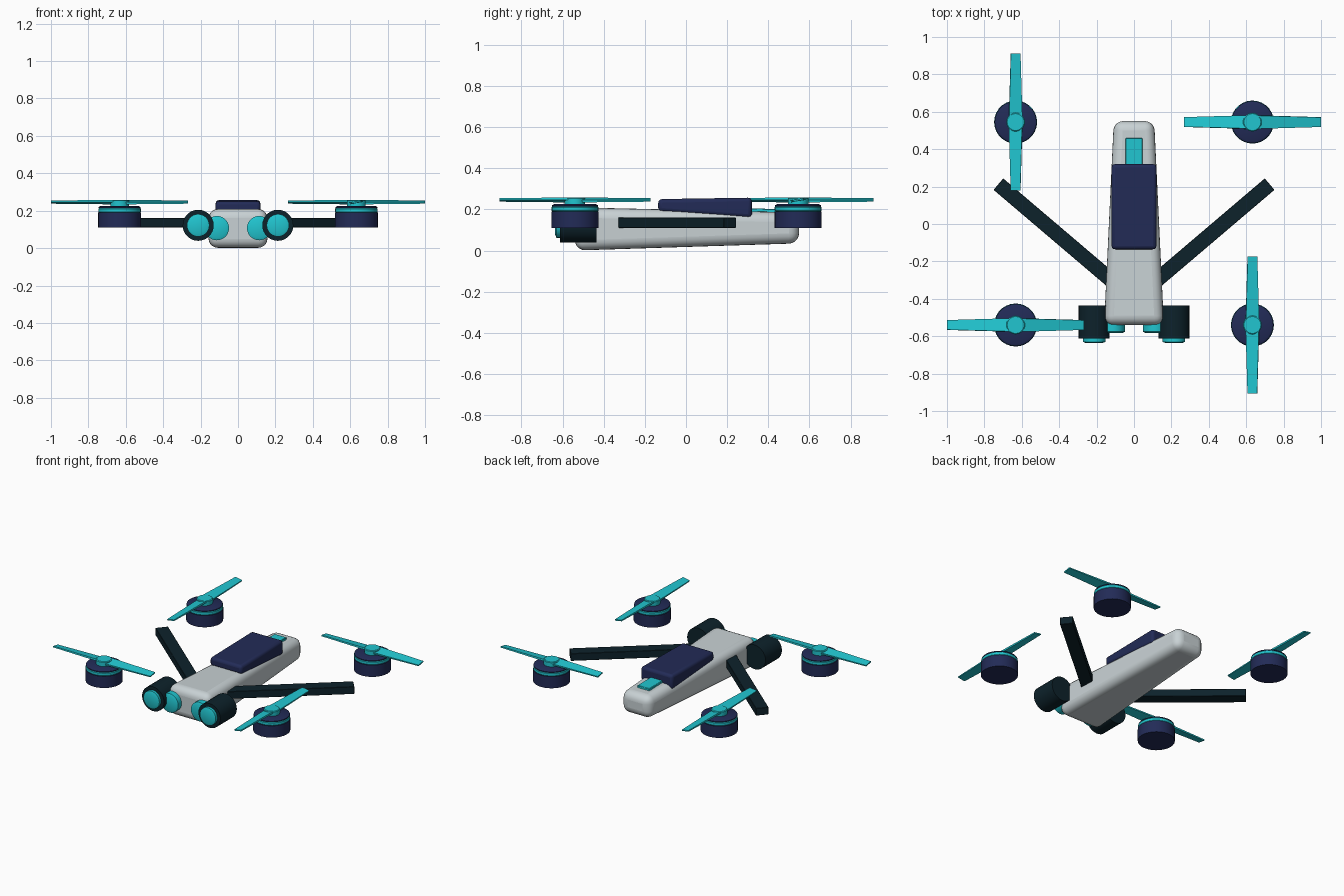
import bpy, bmesh, math
from mathutils import Matrix, Vector

cube = bpy.data.objects.get("Cube")
if cube:
    bpy.data.objects.remove(cube, do_unlink=True)


def material(name, rgb):
    m = bpy.data.materials.new(name)
    m.use_nodes = True
    m.diffuse_color = (*rgb, 1)
    m.node_tree.nodes["Principled BSDF"].inputs["Base Color"].default_value = (*rgb, 1)
    return m


GREY = material("pale grey", (0.58, 0.64, 0.66))
TEAL = material("teal", (0.015, 0.56, 0.63))
NAVY = material("navy", (0.016, 0.024, 0.095))
DARK = material("dark slate", (0.004, 0.016, 0.024))


def finish(name, bm, mat, bevel=0.0, segments=3):
    bmesh.ops.recalc_face_normals(bm, faces=bm.faces)
    mesh = bpy.data.meshes.new(name)
    bm.to_mesh(mesh)
    bm.free()
    mesh.materials.append(mat)
    ob = bpy.data.objects.new(name, mesh)
    bpy.context.collection.objects.link(ob)
    if bevel:
        mod = ob.modifiers.new("bevel", "BEVEL")
        mod.width, mod.segments = bevel, segments
        mod.limit_method = "NONE"
    bpy.ops.object.select_all(action="DESELECT")
    ob.select_set(True)
    bpy.context.view_layer.objects.active = ob
    bpy.ops.object.shade_smooth_by_angle(angle=math.radians(35))
    return ob


def loft(name, mat, front, back, bevel, segments=3):
    """Box between two end sections, each (y, half width, bottom, top)."""
    bm = bmesh.new()
    rings = [[bm.verts.new((x * w, y, z)) for x, z in ((-1, lo), (1, lo), (1, hi), (-1, hi))]
             for y, w, lo, hi in (front, back)]
    for i in range(4):
        j = (i + 1) % 4
        bm.faces.new((rings[0][i], rings[0][j], rings[1][j], rings[1][i]))
    for ring in rings:
        bm.faces.new(ring)
    return finish(name, bm, mat, bevel, segments)


def turned(name, mat, profile, place, sides=28):
    """Solid of revolution about local z from (radius, height) points."""
    bm = bmesh.new()
    rings = [[bm.verts.new((r * math.cos(2 * math.pi * k / sides),
                            r * math.sin(2 * math.pi * k / sides), h))
              for k in range(sides)] for r, h in profile]
    for a, b in zip(rings, rings[1:]):
        for k in range(sides):
            n = (k + 1) % sides
            bm.faces.new((a[k], a[n], b[n], b[k]))
    bm.faces.new(rings[0])
    bm.faces.new(rings[-1])
    bm.transform(place)
    return finish(name, bm, mat)


# Fuselage, battery cover and rear latch
loft("fuselage", GREY, (-0.54, 0.16, 0.0, 0.21), (0.55, 0.108, 0.035, 0.185), 0.05, 5)
loft("battery_cover", NAVY, (-0.135, 0.12, 0.19, 0.25), (0.32, 0.12, 0.158, 0.257), 0.018)
loft("rear_latch", TEAL, (0.26, 0.045, 0.17, 0.205), (0.46, 0.045, 0.17, 0.202), 0.003, 1)

# Forward-facing sensors and swept arms, one set on each side
forward = Matrix.Rotation(math.radians(90), 4, "X")
for side, s in (("left", 1), ("right", -1)):
    pod = Matrix.Translation((s * 0.213, 0, 0.122)) @ forward
    turned(side + "_sensor_pod", DARK, [(0.083, 0.435), (0.083, 0.612)], pod)
    turned(side + "_pod_lens", TEAL, [(0.06, 0.6), (0.06, 0.63), (0.045, 0.636)], pod)
    eye = Matrix.Translation((s * 0.113, 0, 0.107)) @ forward
    turned(side + "_inner_lens", TEAL, [(0.065, 0.48), (0.065, 0.576), (0.05, 0.583)], eye)

    inner, outer = Vector((s * 0.11, -0.31, 0.135)), Vector((s * 0.725, 0.213, 0.135))
    run = outer - inner
    bm = bmesh.new()
    bmesh.ops.create_cube(bm, size=1)
    bm.transform(Matrix.Translation((inner + outer) / 2)
                 @ Matrix.Rotation(math.atan2(run.y, run.x), 4, "Z")
                 @ Matrix.Diagonal((run.length, 0.08, 0.05, 1)))
    finish(side + "_arm", bm, DARK, 0.002, 1)


def propeller(name, place):
    """Two opposite tapered blades, each pitched about its own length."""
    bm = bmesh.new()
    for turn in (0, math.pi):
        blade = bmesh.ops.create_cube(bm, size=1)["verts"]
        for v in blade:
            tip = v.co.x > 0
            v.co = Vector((0.367 if tip else 0.02,
                           v.co.y * (0.052 if tip else 0.072),
                           v.co.z * (0.008 if tip else 0.012)))
        bmesh.ops.transform(bm, verts=blade, matrix=Matrix.Rotation(turn, 4, "Z")
                            @ Matrix.Rotation(math.radians(10), 4, "X"))
    bm.transform(place)
    finish(name, bm, TEAL)


# Four rotors; diagonal pairs share a blade direction
for end, y in (("front", -0.54), ("back", 0.545)):
    for side, s in (("left", 1), ("right", -1)):
        name = end + "_" + side
        at = Matrix.Translation((s * 0.633, y, 0))
        turned(name + "_motor", NAVY, [(0.115, 0.11), (0.115, 0.19)], at)
        turned(name + "_motor_band", TEAL,
               [(0.108, 0.188), (0.114, 0.194), (0.114, 0.21), (0.108, 0.216)], at)
        turned(name + "_motor_cap", NAVY, [(0.112, 0.214), (0.112, 0.22), (0.1, 0.226)], at)
        turned(name + "_hub", TEAL, [(0.05, 0.224), (0.05, 0.254), (0.045, 0.258)], at)
        lengthwise = (y < 0) == (s > 0)
        propeller(name + "_propeller", Matrix.Translation((s * 0.633, y, 0.246))
                  @ Matrix.Rotation(math.pi / 2 if lengthwise else 0, 4, "Z"))
